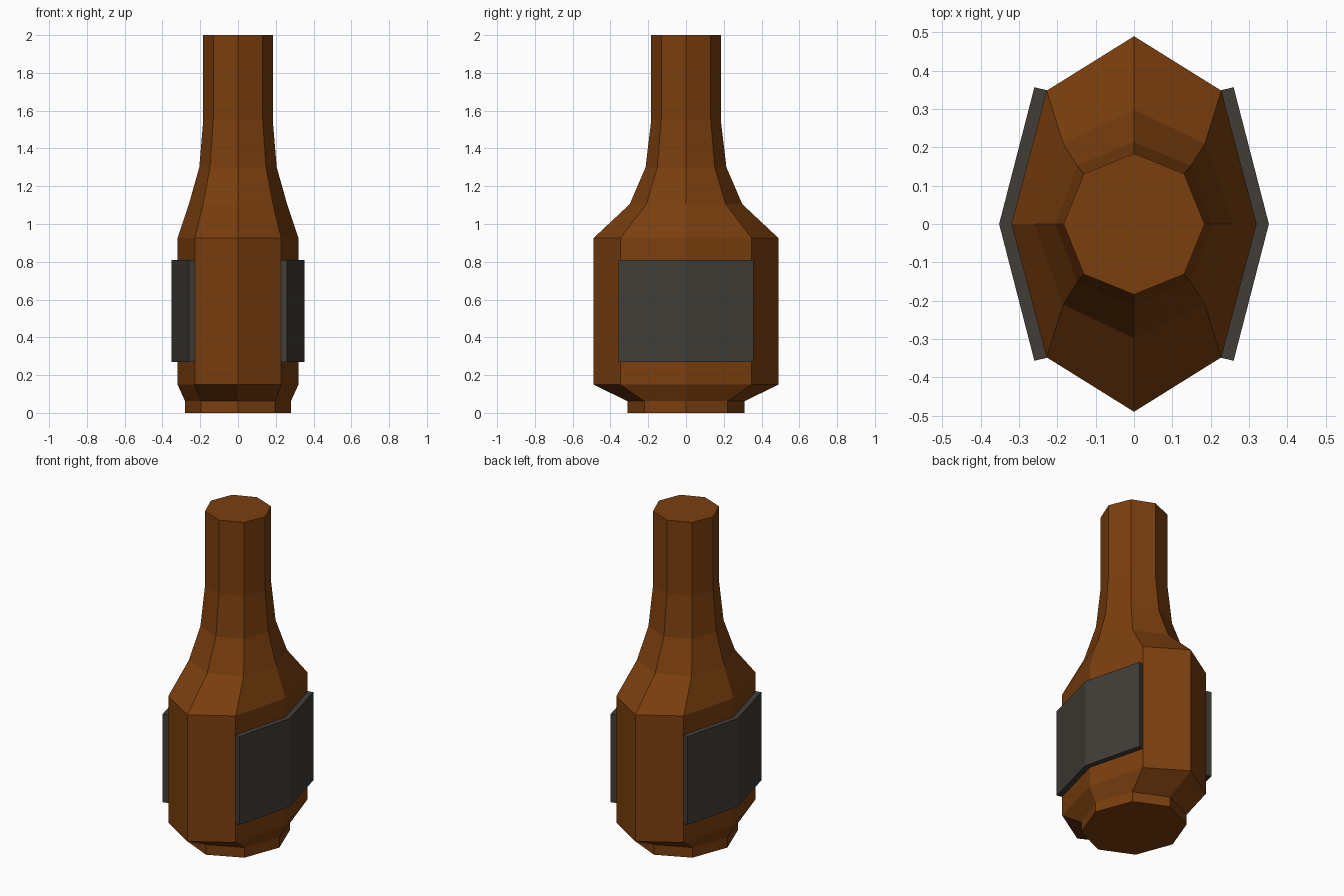
import bpy, bmesh

if "Cube" in bpy.data.objects:
    bpy.data.objects.remove(bpy.data.objects["Cube"])


def material(name, color):
    m = bpy.data.materials.new(name)
    m.diffuse_color = (*color, 1)
    m.use_nodes = True
    m.node_tree.nodes["Principled BSDF"].inputs["Base Color"].default_value = m.diffuse_color
    return m


def loft(name, rings, mat):
    """Skin a stack of closed rings and cap both ends."""
    bm = bmesh.new()
    loops = [[bm.verts.new(p) for p in ring] for ring in rings]
    n = len(loops[0])
    for a, b in zip(loops, loops[1:]):
        for i in range(n):
            j = (i + 1) % n
            bm.faces.new((a[i], a[j], b[j], b[i]))
    bm.faces.new(loops[0][::-1])
    bm.faces.new(loops[-1])
    bmesh.ops.recalc_face_normals(bm, faces=bm.faces)
    mesh = bpy.data.meshes.new(name)
    bm.to_mesh(mesh)
    bm.free()
    obj = bpy.data.objects.new(name, mesh)
    mesh.materials.append(mat)
    bpy.context.collection.objects.link(obj)
    return obj


def octagon(z, x, y, dx, dy):
    """Flattened octagon with corners on both axes and on the diagonals."""
    pts = [(x, 0), (dx, dy), (0, y), (-dx, dy),
           (-x, 0), (-dx, -dy), (0, -y), (dx, -dy)]
    return [(px, py, z) for px, py in pts]


brown = material("brown glass", (0.195, 0.049, 0.0045))
grey = material("dark grey label", (0.052, 0.047, 0.039))

# Bottle: foot, wide body, shoulder, neck
sections = [
    (0.0, 0.28, 0.31, 0.197, 0.22),
    (0.062, 0.28, 0.31, 0.197, 0.22),
    (0.15, 0.32, 0.49, 0.228, 0.348),
    (0.925, 0.32, 0.49, 0.228, 0.348),
    (1.105, 0.26, 0.298, 0.185, 0.21),
    (1.30, 0.205, 0.214, 0.148, 0.152),
    (1.55, 0.184, 0.184, 0.131, 0.131),
    (2.0, 0.184, 0.184, 0.131, 0.131),
]
loft("bottle", [octagon(*s) for s in sections], brown)

# Folded label plates on both broad sides
outline = [(0.227, -0.349), (0.26, -0.357), (0.352, 0),
           (0.26, 0.357), (0.227, 0.349), (0.317, 0)]
for side, name in ((1, "right_label"), (-1, "left_label")):
    loft(name, [[(side * x, y, z) for x, y in outline] for z in (0.27, 0.81)], grey)
